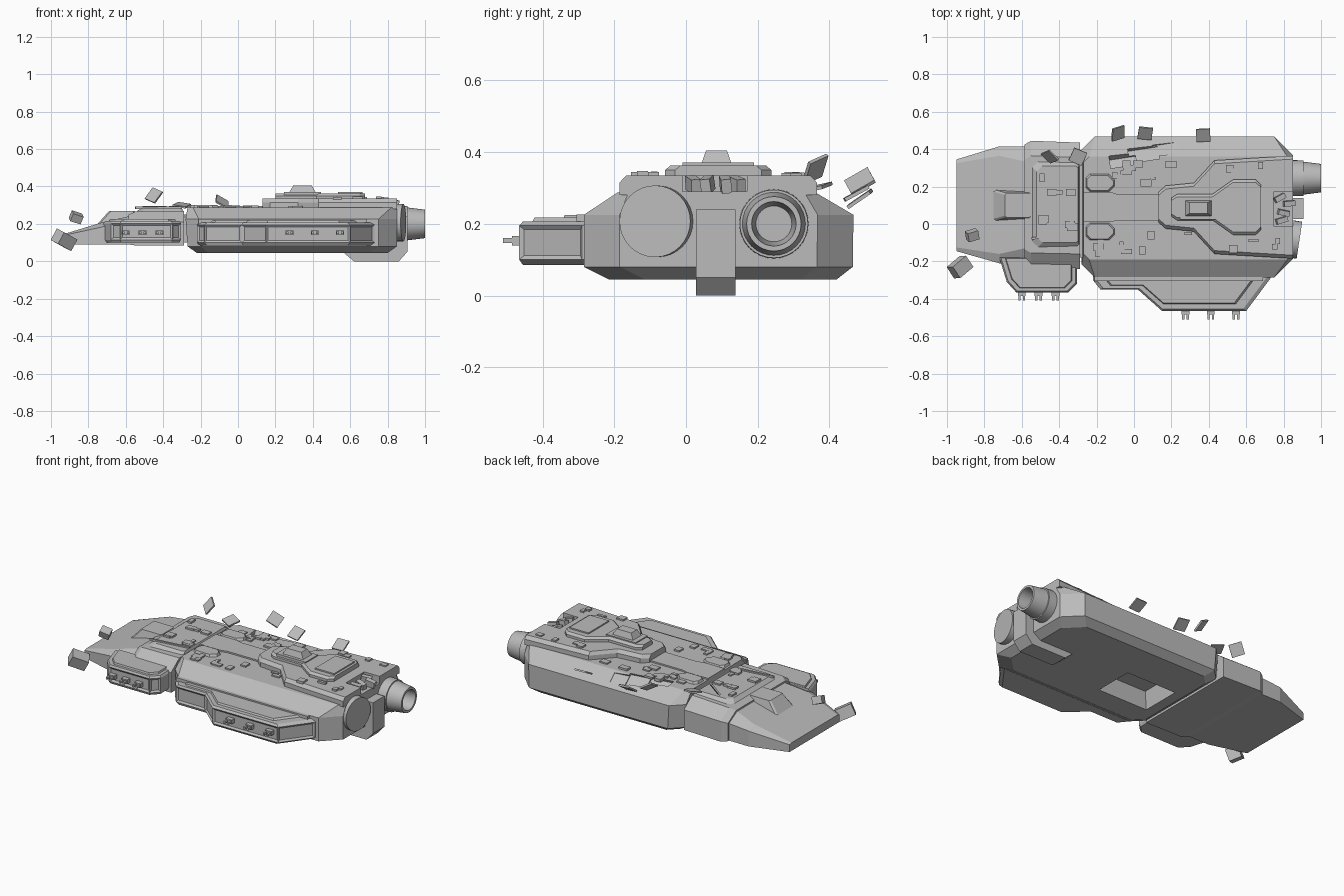
import bpy, bmesh, math, random
from mathutils import Matrix, Euler, Vector

if "Cube" in bpy.data.objects:
    bpy.data.objects.remove(bpy.data.objects["Cube"])

random.seed(4)
MID = 0.09  # centreline of the hull in y

grey = bpy.data.materials.new("hull_grey")
grey.use_nodes = True
grey.diffuse_color = (0.5, 0.5, 0.5, 1)
grey.node_tree.nodes["Principled BSDF"].inputs["Base Color"].default_value = (0.5, 0.5, 0.5, 1)


def finish(name, bm):
    bmesh.ops.recalc_face_normals(bm, faces=bm.faces)
    mesh = bpy.data.meshes.new(name)
    bm.to_mesh(mesh)
    bm.free()
    mesh.materials.append(grey)
    ob = bpy.data.objects.new(name, mesh)
    bpy.context.collection.objects.link(ob)
    return ob


def loft(name, rings, inset_front=False):
    """Skin a stack of equal-length rings and cap both ends."""
    bm = bmesh.new()
    rows = [[bm.verts.new(p) for p in ring] for ring in rings]
    n = len(rows[0])
    for a, b in zip(rows, rows[1:]):
        for i in range(n):
            j = (i + 1) % n
            bm.faces.new((a[i], a[j], b[j], b[i]))
    bm.faces.new(rows[0])
    bm.faces.new(rows[-1])
    if inset_front:
        bmesh.ops.recalc_face_normals(bm, faces=bm.faces)
        front = [f for f in bm.faces if f.normal.y < -0.5 and abs(f.normal.z) < 0.2
                 and f.calc_area() > 0.005]
        bmesh.ops.inset_individual(bm, faces=front, thickness=0.016, depth=-0.008)
    return finish(name, bm)


def octagon(z, x0, x1, y0, y1, cf, cb):
    """Rectangle with cut corners, cf at the bow end and cb at the stern end."""
    return [(x0 + cf, y0, z), (x1 - cb, y0, z), (x1, y0 + cb, z), (x1, y1 - cb, z),
            (x1 - cb, y1, z), (x0 + cf, y1, z), (x0, y1 - cf, z), (x0, y0 + cf, z)]


def section(x, y0, y1, zb, zs, zt, c):
    """Cross-section with sloping shoulders."""
    return [(x, y0, zb), (x, y1, zb), (x, y1, zs), (x, y1 - c, zt), (x, y0 + c, zt), (x, y0, zs)]


def mirrored(half, z, grow=0):
    """Deck outline mirrored about the centreline from (x, half width) pairs."""
    pts = [(x, MID - w - grow, z) for x, w in half]
    return pts + [(x, MID + w + grow, z) for x, w in reversed(half)]


def box(name, loc, size, rot=(0, 0, 0), taper=1):
    bm = bmesh.new()
    bmesh.ops.create_cube(bm, size=1)
    for v in bm.verts:
        if v.co.z > 0:
            v.co.x *= taper
            v.co.y *= taper
    m = Matrix.Translation(loc) @ Euler(rot).to_matrix().to_4x4() @ Matrix.Diagonal((*size, 1))
    bm.transform(m)
    return finish(name, bm)


def cut(ob, cutter):
    cutter.hide_render = True
    mod = ob.modifiers.new("cut", "BOOLEAN")
    mod.operation = "DIFFERENCE"
    mod.solver = "EXACT"
    mod.object = cutter
    bpy.context.view_layer.objects.active = ob
    bpy.ops.object.modifier_apply(modifier=mod.name)
    bpy.data.objects.remove(cutter)


def lathe(name, center, profile, yaw=0, n=32):
    """Turn (distance, radius) pairs about an axis pointing aft."""
    turn = Matrix.Rotation(yaw, 3, "Z")
    rings = []
    for d, r in profile:
        ring = [Vector((d, r * math.cos(k * math.tau / n), r * math.sin(k * math.tau / n)))
                for k in range(n)]
        rings.append([Vector(center) + turn @ p for p in ring])
    ob = loft(name, rings)
    bpy.ops.object.select_all(action="DESELECT")
    ob.select_set(True)
    bpy.context.view_layer.objects.active = ob
    bpy.ops.object.shade_smooth_by_angle(angle=math.radians(30))
    return ob


# Main hull with belly bay and torn armour on the far shoulder
hull = loft("main_hull", [
    octagon(0.045, -0.22, 0.80, -0.215, 0.42, 0.06, 0.1),
    octagon(0.08, -0.27, 0.85, -0.285, 0.465, 0.07, 0.1),
    octagon(0.225, -0.28, 0.85, -0.285, 0.467, 0.07, 0.1),
    octagon(0.288, -0.27, 0.85, -0.19, 0.36, 0.03, 0.03)])
cut(hull, box("bay_cutter", (0.02, 0.05, 0.08), (0.36, 0.26, 0.14), taper=0.85))
for x, y, w, d in [(-0.06, 0.34, 0.14, 0.06), (0.05, 0.38, 0.16, 0.08),
                   (0.16, 0.41, 0.12, 0.07), (0.27, 0.43, 0.1, 0.05)]:
    cut(hull, box("tear_cutter", (x, y, 0.285), (w, d, 0.06), (-0.5, 0, 0.15)))

# Bow: sloping nose, armoured block, raised deck and neck
loft("nose", [section(-0.95, -0.145, 0.345, 0.09, 0.135, 0.14, 0.02),
              section(-0.72, -0.21, 0.415, 0.09, 0.185, 0.21, 0.05),
              section(-0.54, -0.21, 0.415, 0.09, 0.2, 0.25, 0.09)])
loft("bow_block", [section(-0.585, -0.215, 0.425, 0.09, 0.2, 0.25, 0.08),
                   section(-0.55, -0.235, 0.445, 0.085, 0.21, 0.265, 0.08),
                   section(-0.29, -0.24, 0.435, 0.085, 0.21, 0.27, 0.08)])
loft("bow_deck", [octagon(0.26, -0.55, -0.29, -0.13, 0.34, 0.03, 0.01),
                  octagon(0.284, -0.52, -0.3, -0.1, 0.31, 0.03, 0.01)])
box("neck", (-0.28, MID, 0.175), (0.08, 0.54, 0.15))
box("bow_ridge", (-0.425, -0.062, 0.286), (0.25, 0.012, 0.012), (0, 0, 0.13))
loft("nose_housing", [octagon(0.19, -0.76, -0.54, 0.015, 0.185, 0.01, 0.01),
                      octagon(0.268, -0.69, -0.55, 0.035, 0.165, 0.01, 0.01)])


# Side sponsons with recessed panels and a raised roof
def sponson(name, outline, zb, zt):
    cx = sum(p[0] for p in outline) / len(outline)

    def ring(z, s):
        return [(cx + (x - cx) * s, -0.2 + (y + 0.2) * s, z) for x, y in outline]
    loft(name, [ring(zb, 0.96), ring(zb + 0.015, 1), ring(zt - 0.012, 1), ring(zt, 0.96)], True)
    loft(name + "_roof", [ring(zt - 0.01, 0.88), ring(zt + 0.01, 0.84)])


sponson("bow_sponson", [(-0.72, -0.18), (-0.68, -0.31), (-0.63, -0.365), (-0.35, -0.365),
                        (-0.305, -0.32), (-0.305, -0.18)], 0.1, 0.215)
sponson("main_sponson", [(-0.22, -0.2), (-0.22, -0.3), (-0.18, -0.35), (0.02, -0.35),
                         (0.15, -0.465), (0.6, -0.465), (0.73, -0.29), (0.73, -0.2)], 0.085, 0.207)
box("sponson_rail", (0.24, -0.29, 0.213), (0.9, 0.03, 0.025))

# Twin-barrel side guns
for y, xs in [(-0.355, (-0.6, -0.51, -0.42)), (-0.455, (0.275, 0.41, 0.545))]:
    for x in xs:
        box("gun_mount", (x, y - 0.012, 0.153), (0.042, 0.035, 0.026))
        for s in (-1, 1):
            box("gun_barrel", (x + s * 0.012, y - 0.035, 0.153), (0.012, 0.04, 0.014))

# Deck spine and stepped superstructure
spine = [(-0.27, 0.08), (-0.12, 0.08), (-0.09, 0.07), (0.18, 0.07)]
loft("deck_spine", [mirrored(spine, 0.28), mirrored(spine, 0.297)])
for s in (-1, 1):
    loft("spine_shoulder", [octagon(z, -0.26 + g, -0.1 - g, MID + s * 0.13 - 0.05 + g,
                                    MID + s * 0.13 + 0.05 - g, 0.02, 0.03)
                            for z, g in ((0.28, 0), (0.302, 0.01))])
lower = [(0.13, 0.07), (0.17, 0.105), (0.32, 0.12), (0.43, 0.24), (0.85, 0.265)]
platform = loft("upper_platform", [mirrored(lower, 0.28, 0.01), mirrored(lower, 0.315, 0.01),
                                   mirrored(lower, 0.335, -0.008)])
cut(platform, box("recess_cutter", (0.82, 0.08, 0.335), (0.15, 0.18, 0.09)))
upper = [(0.2, 0.05), (0.23, 0.07), (0.42, 0.07), (0.53, 0.148), (0.65, 0.148), (0.68, 0.12)]
loft("command_deck", [mirrored(upper, 0.33), mirrored(upper, 0.35), mirrored(upper, 0.363, -0.015)])
box("bridge", (0.345, MID - 0.005, 0.375), (0.17, 0.1, 0.06), taper=0.58)
box("bridge_base", (0.345, MID - 0.005, 0.355), (0.2, 0.12, 0.03))
box("roof_panel", (0.6, MID, 0.365), (0.13, 0.2, 0.012))

# Wrecked machinery in the stern recess
for x, y, turn in [(0.79, 0.02, 0.3), (0.8, 0.06, -0.2), (0.83, 0.11, 0.1), (0.78, 0.14, 0.5)]:
    box("stern_machinery", (x, y, 0.31), (0.06, 0.028, 0.04), (0.1, 0.2, turn))

# Keel fin
fin = [(0.56, 0.05), (0.62, 0), (0.86, 0), (0.905, 0.05), (0.905, 0.24), (0.8, 0.24)]
loft("keel_fin", [[(x, y, z) for x, z in fin] for y in (0.028, 0.138)])

# Engines: one intact nozzle, one capped and knocked askew
lathe("engine_nozzle", (0, 0.245, 0.2), [(0.83, 0.097), (0.905, 0.095), (0.905, 0.088),
                                         (1.0, 0.076), (1.0, 0.062), (0.9, 0.05)])
lathe("broken_engine", (0.84, -0.08, 0.207), [(-0.03, 0.1), (0.045, 0.1)], -0.15)

# Deck clutter: small plates either side of the spine and on the bow
for x0, x1, y0, y1, z, count in [(-0.22, 0.38, 0.21, 0.33, 0.29, 16),
                                 (-0.2, 0.35, -0.16, -0.03, 0.29, 12),
                                 (-0.5, -0.32, -0.04, 0.28, 0.286, 9),
                                 (0.5, 0.82, 0.26, 0.32, 0.337, 4),
                                 (0.5, 0.82, -0.14, -0.08, 0.337, 4)]:
    for _ in range(count):
        box("deck_plate", (random.uniform(x0, x1), random.uniform(y0, y1), z),
            (random.uniform(0.02, 0.06), random.uniform(0.015, 0.045), random.uniform(0.01, 0.02)))

# Drifting debris
box("debris_block", (-0.93, -0.23, 0.115), (0.1, 0.075, 0.07), (0.3, 0.4, 0.7))
box("debris_chunk", (-0.865, -0.06, 0.235), (0.06, 0.05, 0.045), (0.4, 0.3, 0.3))
for x, y, z, rot in [(-0.45, 0.36, 0.352, (0.5, -0.9, 0.4)), (-0.3, 0.36, 0.3, (0.2, 0.15, -0.4)),
                     (-0.085, 0.485, 0.318, (0.6, 0.5, 0.3)), (0.06, 0.485, 0.27, (0.6, 0.1, -0.1)),
                     (0.37, 0.475, 0.285, (0.5, 0, 0.05))]:
    box("debris_plate", (x, y, z), (0.075, 0.075, 0.01), rot)
